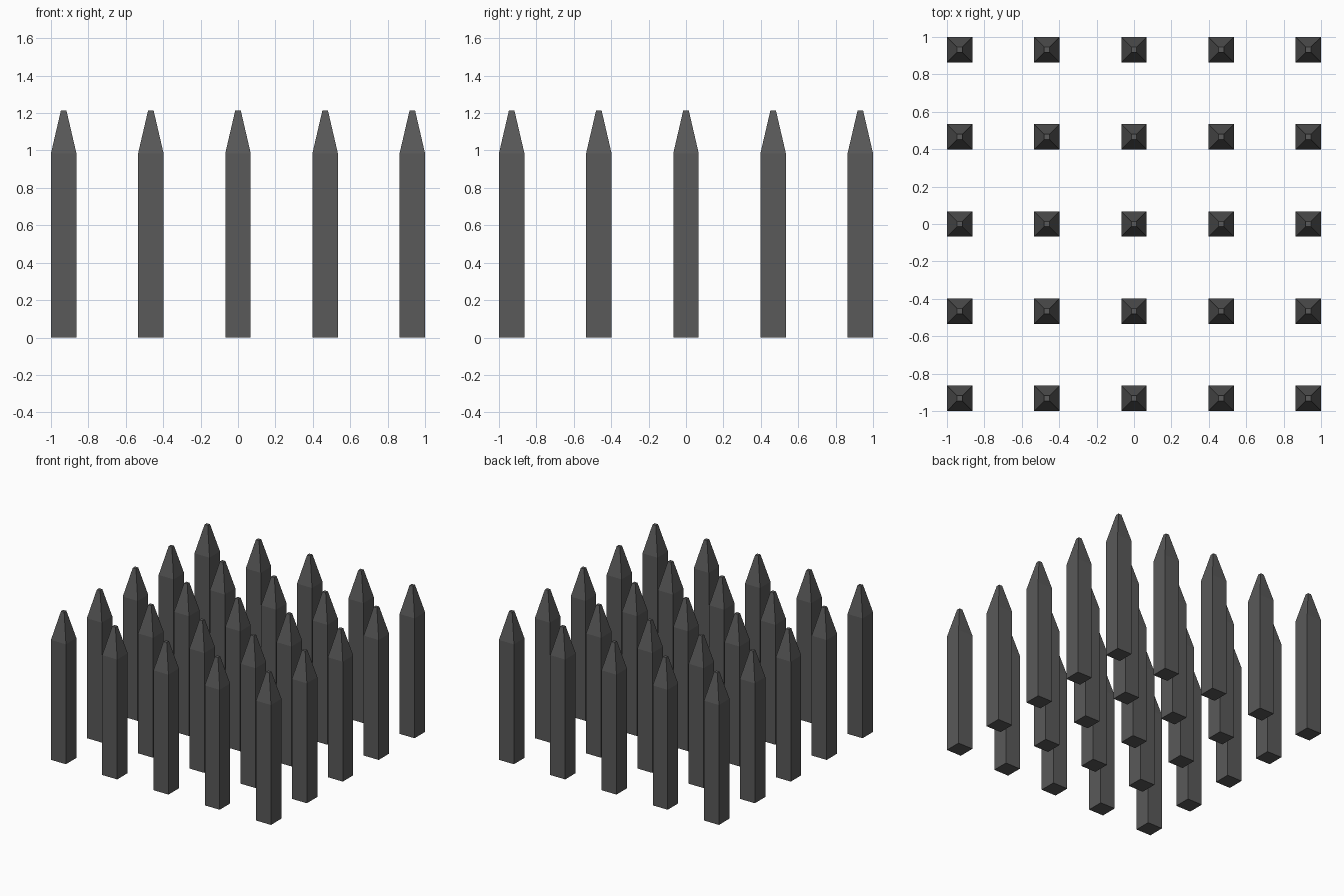
import bpy, bmesh

if "Cube" in bpy.data.objects:
    bpy.data.objects.remove(bpy.data.objects["Cube"])

HALF = 0.068        # half width of a spike shaft
TIP = 0.0145        # half width of the blunt tip
PITCH = (1 - HALF) / 2
PROFILE = [(0.0, HALF), (0.985, HALF), (1.215, TIP)]   # (z, half width)

# Dark metal
metal = bpy.data.materials.new("dark_metal")
metal.diffuse_color = (0.1, 0.1, 0.1, 1)
metal.use_nodes = True
metal.node_tree.nodes["Principled BSDF"].inputs["Base Color"].default_value = metal.diffuse_color


def spike_mesh():
    """Square shaft tapering to a blunt tip."""
    bm = bmesh.new()
    rings = [[bm.verts.new((sx * r, sy * r, z))
              for sx, sy in ((-1, -1), (1, -1), (1, 1), (-1, 1))]
             for z, r in PROFILE]
    for low, high in zip(rings, rings[1:]):
        for i in range(4):
            j = (i + 1) % 4
            bm.faces.new((low[i], low[j], high[j], high[i]))
    bm.faces.new(rings[0][::-1])
    bm.faces.new(rings[-1])
    mesh = bpy.data.meshes.new("spike")
    bm.to_mesh(mesh)
    bm.free()
    mesh.materials.append(metal)
    return mesh


# 5 x 5 grid of spikes sharing one mesh
mesh = spike_mesh()
for row in range(5):
    for col in range(5):
        spike = bpy.data.objects.new(f"spike_{row + 1}_{col + 1}", mesh)
        spike.location = ((col - 2) * PITCH, (row - 2) * PITCH, 0)
        bpy.context.collection.objects.link(spike)
